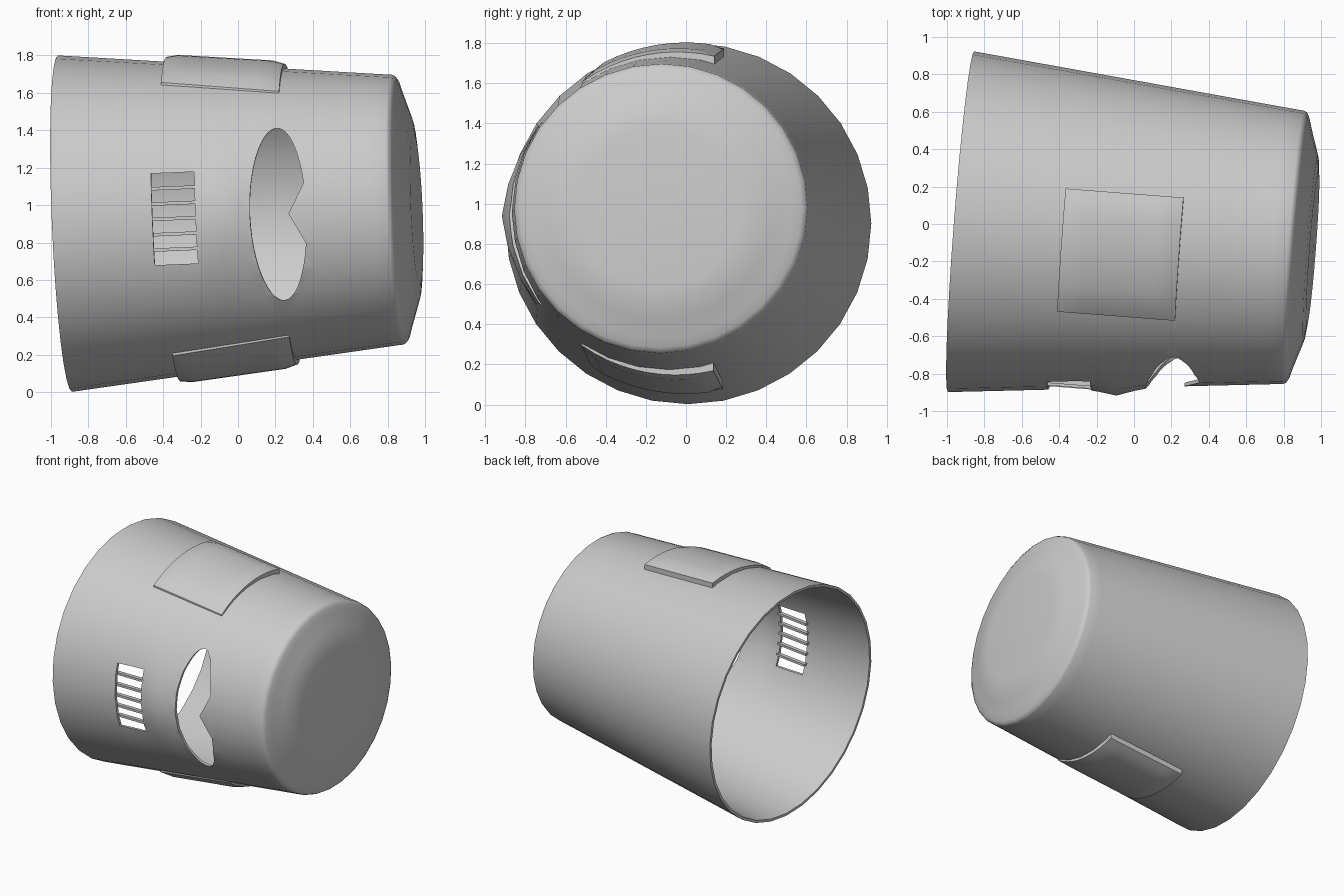
import bpy, bmesh
from math import sqrt, sin, cos, pi, radians
from mathutils import Matrix, Vector

cube = bpy.data.objects.get("Cube")
if cube:
    bpy.data.objects.remove(cube, do_unlink=True)

# Single flat colour
steel = bpy.data.materials.new("light_grey")
steel.use_nodes = True
GREY = (0.6, 0.6, 0.6, 1)
steel.diffuse_color = GREY
bsdf = next(n for n in steel.node_tree.nodes if n.type == 'BSDF_PRINCIPLED')
bsdf.inputs["Base Color"].default_value = GREY

# Shell frame: local x runs from the open rim to the cap, -y is the face side
FRAME = (Matrix.Translation((-0.925, 0.012, 0.901))
         @ Matrix.Rotation(radians(-4.4), 4, 'Z')
         @ Matrix.Rotation(radians(-2.4), 4, 'Y'))
OVAL = 1.015
WALL = 0.02
LENGTH = 1.8


def radius(u):
    return 0.9 - 0.1 * u


def make(name, bm):
    bmesh.ops.recalc_face_normals(bm, faces=bm.faces[:])
    mesh = bpy.data.meshes.new(name)
    bm.to_mesh(mesh)
    bm.free()
    mesh.materials.append(steel)
    obj = bpy.data.objects.new(name, mesh)
    bpy.context.collection.objects.link(obj)
    obj.matrix_world = FRAME
    return obj


def activate(obj):
    bpy.ops.object.select_all(action='DESELECT')
    obj.select_set(True)
    bpy.context.view_layer.objects.active = obj


def smooth(obj):
    activate(obj)
    bpy.ops.object.shade_smooth_by_angle(angle=radians(35))


def prism(name, outline):
    """Extrude a (u, w) outline through the face side of the shell."""
    bm = bmesh.new()
    face = bm.faces.new([bm.verts.new((u, -1.3, w)) for u, w in outline])
    ext = bmesh.ops.extrude_face_region(bm, geom=[face])
    moved = [g for g in ext["geom"] if isinstance(g, bmesh.types.BMVert)]
    bmesh.ops.translate(bm, verts=moved, vec=(0, 1, 0))
    obj = make(name, bm)
    obj.hide_render = True
    return obj


# Tapered shell: one closed profile spun about the axis
rings = [i * 0.1 for i in range(18)]
cap = [(1.785, 0.722), (1.8, 0.715), (1.812, 0.695), (1.825, 0.65),
       (1.855, 0.56), (1.878, 0.49), (1.888, 0.4), (1.89, 0)]
inner = [(1.77, 0), (1.77, radius(1.77) - WALL)]
profile = ([(u, radius(u)) for u in rings] + cap + inner
           + [(u, radius(u) - WALL) for u in reversed(rings)])
bm = bmesh.new()
verts = [bm.verts.new((u, 0, r)) for u, r in profile]
edges = [bm.edges.new((verts[i - 1], verts[i])) for i in range(len(verts))
         if not profile[i - 1][1] == profile[i][1] == 0]
bmesh.ops.spin(bm, geom=verts + edges, axis=(1, 0, 0), cent=(0, 0, 0),
               angle=2 * pi, steps=32, use_merge=True)
bmesh.ops.remove_doubles(bm, verts=bm.verts[:], dist=0.0005)

# Low ridge on the face between the vent and the eye opening
for v in bm.verts:
    if v.co.y < 0 and v.co.x < 1.7:
        along = max(0, 1 - abs(v.co.x - 0.9) / 0.17)
        across = max(0, 1 - abs(v.co.z) / 0.42)
        v.co.y -= 0.04 * along * across
    v.co.y *= OVAL
shell = make("shell", bm)

# Oval eye opening with a pointed nose guard left standing, and a square vent
start = math_start = 0.36
count = 44
eye = [(1.205 + 0.15 * cos(a), 0.46 * sin(a)) for a in
       (start + (2 * pi - 2 * start) * i / count for i in range(count + 1))]
eye.append((1.26, 0))
vent = [(0.535, -0.245), (0.765, -0.245), (0.765, 0.245), (0.535, 0.245)]
for name, outline in (("eye_cutter", eye), ("vent_cutter", vent)):
    cutter = prism(name, outline)
    mod = shell.modifiers.new(name, 'BOOLEAN')
    mod.operation = 'DIFFERENCE'
    mod.solver = 'EXACT'
    mod.object = cutter
    activate(shell)
    bpy.ops.object.modifier_apply(modifier=mod.name)
    bpy.data.objects.remove(cutter, do_unlink=True)
smooth(shell)

# Thin bars across the vent
for k in range(-2, 3):
    w = k * 0.082
    y = -sqrt(radius(0.65) ** 2 - w * w) * OVAL + 0.022
    bm = bmesh.new()
    bmesh.ops.create_cube(bm, size=1, matrix=Matrix.Translation((0.65, y, w))
                          @ Matrix.Diagonal((0.26, 0.03, 0.018, 1)))
    make("vent_bar_%d" % (k + 3), bm)


# Pillowed plates wrapped over both sides of the shell
def side_plate(name, side):
    bm = bmesh.new()
    bmesh.ops.create_cube(bm, size=2)
    bmesh.ops.subdivide_edges(bm, edges=bm.edges[:], cuts=9, use_grid_fill=True)
    for v in bm.verts:
        x, y, z = v.co
        u = 0.895 + 0.315 * x
        across = -0.11 + 0.33 * y
        pillow = 0.014 if max(abs(x), abs(y)) < 0.99 else 0
        lift = 0.008 + 0.013 * (y + 1) + pillow
        t = (z + 1) / 2
        r = radius(u) - 0.015 * (1 - t) + lift * t
        v.co = Vector((u, across, side * sqrt(r * r - (across / OVAL) ** 2)))
    smooth(make(name, bm))


side_plate("upper_side_plate", 1)
side_plate("lower_side_plate", -1)
